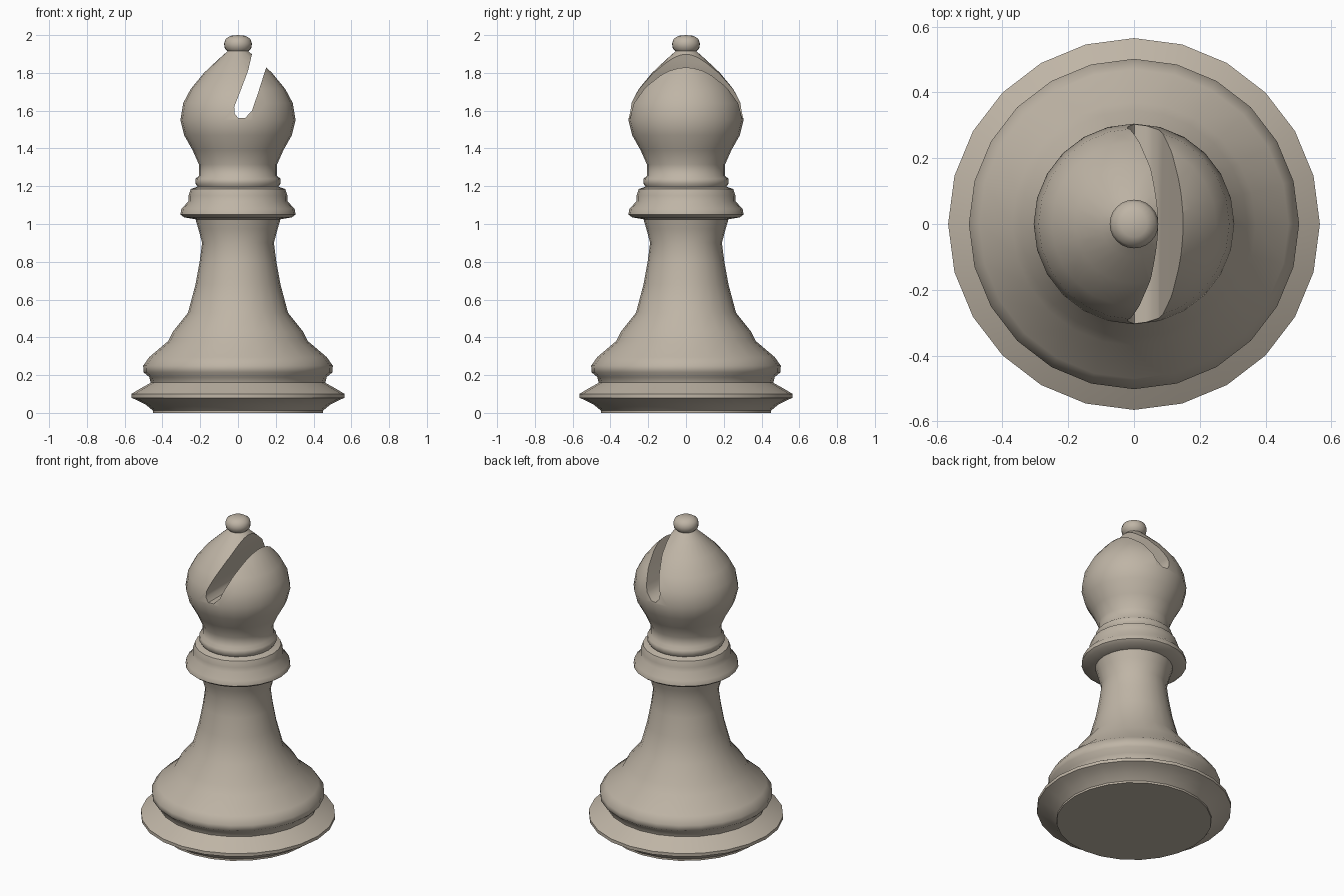
import bpy, bmesh, math

if "Cube" in bpy.data.objects:
    bpy.data.objects.remove(bpy.data.objects["Cube"])

SIDES = 24

mat = bpy.data.materials.new("warm_grey_stone")
mat.diffuse_color = (0.52, 0.46, 0.38, 1)
mat.use_nodes = True
mat.node_tree.nodes["Principled BSDF"].inputs["Base Color"].default_value = mat.diffuse_color

# Half outline of the turned piece: (radius, height)
PROFILE = [
    (0.45, 0.0), (0.45, 0.012), (0.49, 0.045), (0.54, 0.07), (0.565, 0.08),
    (0.565, 0.10), (0.515, 0.13), (0.47, 0.155),                       # foot
    (0.462, 0.16), (0.47, 0.19), (0.50, 0.215), (0.502, 0.25), (0.47, 0.295),
    (0.37, 0.38), (0.345, 0.43), (0.265, 0.53),                        # skirt
    (0.225, 0.68), (0.203, 0.80), (0.19, 0.90), (0.21, 0.975), (0.225, 1.025),
    (0.285, 1.035), (0.305, 1.05), (0.30, 1.08), (0.262, 1.12),        # collar
    (0.262, 1.15), (0.25, 1.185), (0.215, 1.197),
    (0.226, 1.215), (0.224, 1.24), (0.207, 1.255),
    (0.207, 1.315), (0.24, 1.39), (0.285, 1.47), (0.305, 1.55),        # head
    (0.29, 1.64), (0.25, 1.715), (0.18, 1.80), (0.10, 1.875), (0.055, 1.915),
    (0.07, 1.93), (0.074, 1.955), (0.066, 1.98), (0.04, 1.996),        # knob
]


def make_object(name, bm):
    bmesh.ops.recalc_face_normals(bm, faces=bm.faces)
    mesh = bpy.data.meshes.new(name)
    bm.to_mesh(mesh)
    bm.free()
    ob = bpy.data.objects.new(name, mesh)
    bpy.context.collection.objects.link(ob)
    mesh.materials.append(mat)
    return ob


# Turned body
bm = bmesh.new()
rings = []
for r, z in PROFILE:
    rings.append([bm.verts.new((r * math.cos(2 * math.pi * i / SIDES),
                                r * math.sin(2 * math.pi * i / SIDES), z))
                  for i in range(SIDES)])
for a, b in zip(rings, rings[1:]):
    for i in range(SIDES):
        j = (i + 1) % SIDES
        bm.faces.new((a[i], a[j], b[j], b[i]))
bm.faces.new(rings[0])
tip = bm.verts.new((0, 0, 2.0))
for i in range(SIDES):
    bm.faces.new((rings[-1][i], rings[-1][(i + 1) % SIDES], tip))
body = make_object("turned_body", bm)

# Slanted slot cutter, extruded along y
SLOT = [(0.085, 1.97), (0.074, 1.90), (0.053, 1.81), (0.015, 1.71), (-0.02, 1.62),
        (-0.018, 1.585), (0.002, 1.56), (0.037, 1.56), (0.074, 1.60),
        (0.105, 1.69), (0.148, 1.825), (0.19, 1.97)]
bm = bmesh.new()
face = bm.faces.new([bm.verts.new((x, -0.5, z)) for x, z in SLOT])
ext = bmesh.ops.extrude_face_region(bm, geom=[face])
for v in ext["geom"]:
    if isinstance(v, bmesh.types.BMVert):
        v.co.y = 0.5
cutter = make_object("slot_cutter", bm)
cutter.hide_render = True

# Cut the slot and shade
mod = body.modifiers.new("slot", 'BOOLEAN')
mod.operation = 'DIFFERENCE'
mod.solver = 'EXACT'
mod.object = cutter
bpy.context.view_layer.objects.active = body
body.select_set(True)
cutter.select_set(False)
bpy.ops.object.modifier_apply(modifier=mod.name)
bpy.data.objects.remove(cutter, do_unlink=True)
bpy.ops.object.shade_smooth_by_angle(angle=math.radians(50))
